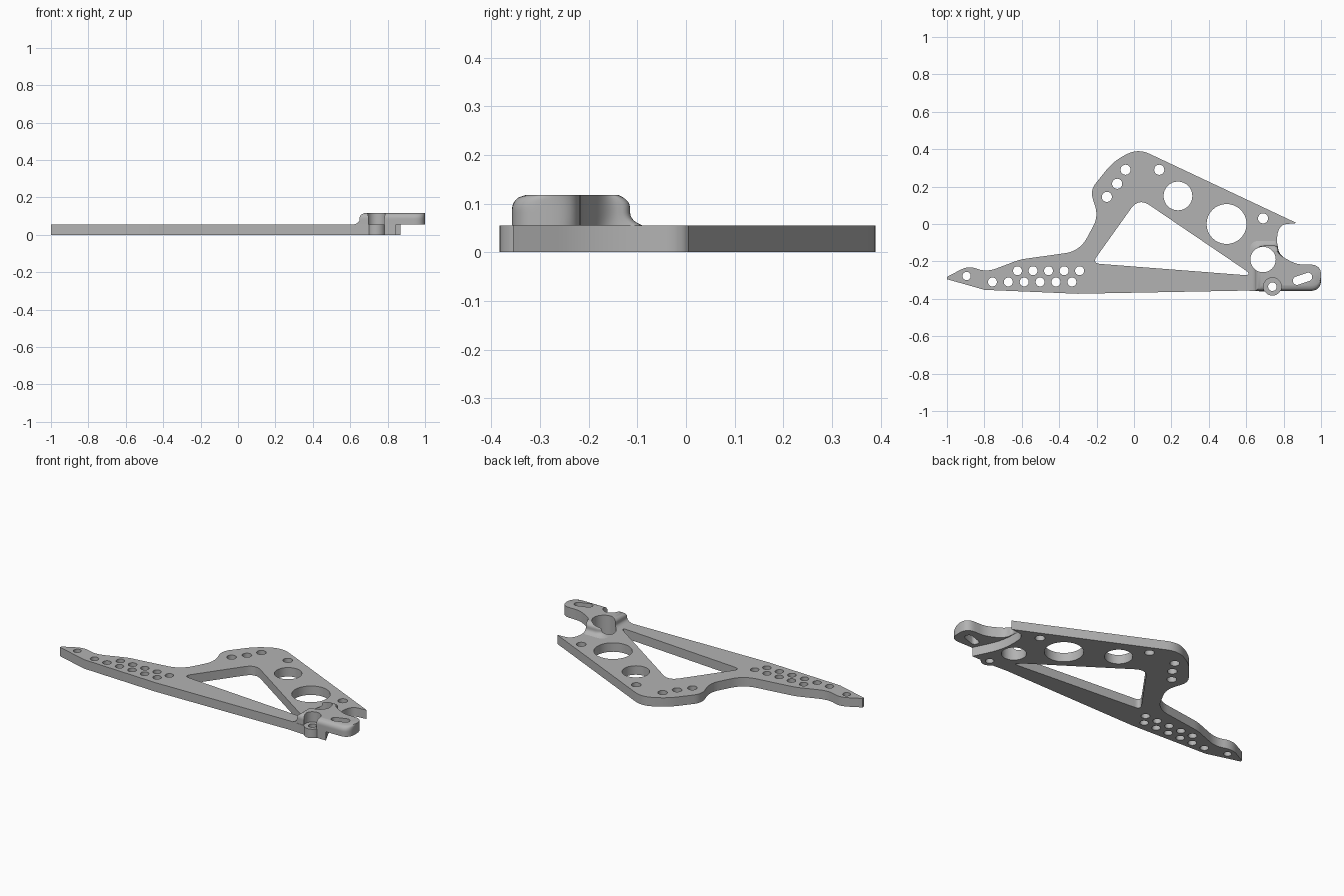
import bpy, bmesh, math
from mathutils import Vector

if "Cube" in bpy.data.objects:
    bpy.data.objects.remove(bpy.data.objects["Cube"])

THICK, TOP = 0.055, 0.118

metal = bpy.data.materials.new("grey metal")
metal.use_nodes = True
metal.diffuse_color = (0.45, 0.45, 0.45, 1)
metal.node_tree.nodes["Principled BSDF"].inputs["Base Color"].default_value = (0.45, 0.45, 0.45, 1)


def rounded(points, steps=8):
    """Closed outline; each (x, y, d) corner is eased over a distance d."""
    out = []
    for i, (x, y, d) in enumerate(points):
        p = Vector((x, y))
        if d == 0:
            out.append(p)
            continue
        a = Vector(points[i - 1][:2]) - p
        b = Vector(points[(i + 1) % len(points)][:2]) - p
        a, b = (p + v.normalized() * min(d, v.length * 0.49) for v in (a, b))
        for k in range(steps + 1):
            t = k / steps
            out.append(a * (1 - t) ** 2 + p * 2 * t * (1 - t) + b * t * t)
    return out


def arc(x, y, r, start=0, end=360, steps=32):
    angles = [math.radians(start + (end - start) * k / steps) for k in range(steps)]
    return [Vector((x + r * math.cos(a), y + r * math.sin(a))) for a in angles]


def loft(name, rings):
    """Solid through rings of 3D points, capped at both ends."""
    bm = bmesh.new()
    loops = [[bm.verts.new(p) for p in ring] for ring in rings]
    n = len(loops[0])
    for lo, hi in zip(loops, loops[1:]):
        for i in range(n):
            bm.faces.new((lo[i], lo[(i + 1) % n], hi[(i + 1) % n], hi[i]))
    bm.faces.new(loops[0])
    bm.faces.new(loops[-1])
    bmesh.ops.recalc_face_normals(bm, faces=bm.faces)
    mesh = bpy.data.meshes.new(name)
    bm.to_mesh(mesh)
    bm.free()
    obj = bpy.data.objects.new(name, mesh)
    bpy.context.collection.objects.link(obj)
    return obj


def activate(obj):
    bpy.ops.object.select_all(action="DESELECT")
    obj.select_set(True)
    bpy.context.view_layer.objects.active = obj


def finish(obj):
    obj.data.materials.clear()
    obj.data.materials.append(metal)
    activate(obj)
    bpy.ops.object.shade_smooth_by_angle(angle=math.radians(32))


# Outer edge of the plate, with the round lug on its front edge
LUG = (0.74, -0.335)
BORE = (0.69, -0.19, 0.068)
outline = rounded([
    (-1, -0.283, 0), (-0.885, -0.222, 0.05), (-0.79, -0.258, 0.06), (-0.61, -0.19, 0.03),
    (-0.29, -0.145, 0.08), (-0.19, 0.04, 0.06), (-0.235, 0.18, 0.05), (-0.11, 0.335, 0.06),
    (0.02, 0.405, 0.07), (0.87, 0.005, 0), (0.765, -0.005, 0.08), (0.765, -0.19, 0.08),
    (0.845, -0.356, 0)])
outline += arc(*LUG, 0.048, -25, -155, 16)
outline += rounded([(0.6, -0.356, 0), (-0.3, -0.373, 0), (-0.8, -0.352, 0), (-1, -0.295, 0)])

# Window and round holes
window = rounded([(0.025, 0.14, 0.07), (-0.225, -0.21, 0.045), (0.64, -0.277, 0.06)])
holes = [BORE, (0.495, 0, 0.107), (0.235, 0.15, 0.077), (*LUG, 0.023)]
holes += [(x, y, 0.027) for x, y in (
    (-0.045, 0.29), (-0.09, 0.215), (-0.145, 0.145), (0.135, 0.29), (0.69, 0.03))]
holes += [(-0.895, -0.278, 0.022)]
holes += [(-0.623 + 0.083 * i, -0.25, 0.024) for i in range(5)]
holes += [(-0.757 + 0.085 * i, -0.31, 0.024) for i in range(6)]

# Plate: filled flat curve given thickness
curve = bpy.data.curves.new("plate", "CURVE")
curve.dimensions = "2D"
curve.fill_mode = "BOTH"
curve.extrude = THICK / 2
for loop in [outline, window] + [arc(*h) for h in holes]:
    spline = curve.splines.new("POLY")
    spline.points.add(len(loop) - 1)
    for point, p in zip(spline.points, loop):
        point.co = (p.x, p.y, 0, 1)
    spline.use_cyclic_u = True
plate = bpy.data.objects.new("plate", curve)
bpy.context.collection.objects.link(plate)
plate.location.z = THICK / 2
activate(plate)
bpy.ops.object.convert(target="MESH")
plate = bpy.context.object
bm = bmesh.new()
bm.from_mesh(plate.data)
bmesh.ops.remove_doubles(bm, verts=bm.verts, dist=1e-5)
bm.to_mesh(plate.data)
bm.free()
finish(plate)

# Raised tab: flared on the inner side, rounded along the front edge
tail = [(0.775, -0.165, 0.04), (0.87, -0.217, 0.04), (1.0, -0.217, 0.06)]
base = rounded([(0.62, -0.358, 0), (0.62, -0.09, 0.05), (0.765, -0.09, 0.02)]
               + tail + [(1.0, -0.358, 0.06)])
crest = rounded([(0.68, -0.328, 0), (0.68, -0.14, 0.05), (0.765, -0.14, 0.02)]
                + tail + [(1.0, -0.328, 0.06)])
rings = []
for k in range(13):
    t = k / 12
    z = THICK + (TOP - THICK) * t
    flare = 0.5 + 4 * (0.5 - t) ** 3
    s = max(0, (t - 0.5) * 2)
    edge = math.sqrt(1 - s * s)
    ring = []
    for b, c in zip(base, crest):
        wy = edge if b.y < -0.25 else flare
        ring.append((c.x + (b.x - c.x) * flare, c.y + (b.y - c.y) * wy, z))
    rings.append(ring)
tab = loft("raised_tab", rings)

# Cut the bore, the relief above the lug and the slot through the tab
slot = arc(0.872, -0.303, 0.023, 109, 289, 12) + arc(0.93, -0.283, 0.023, -71, 109, 12)
for loop in (arc(*BORE), arc(*LUG, 0.048), slot):
    cutter = loft("cutter", [[(p.x, p.y, z) for p in loop] for z in (0.02, 0.2)])
    cutter.hide_render = True
    activate(tab)
    cut = tab.modifiers.new("cut", "BOOLEAN")
    cut.operation = "DIFFERENCE"
    cut.solver = "EXACT"
    cut.object = cutter
    bpy.ops.object.modifier_apply(modifier=cut.name)
    bpy.data.objects.remove(cutter)
finish(tab)
